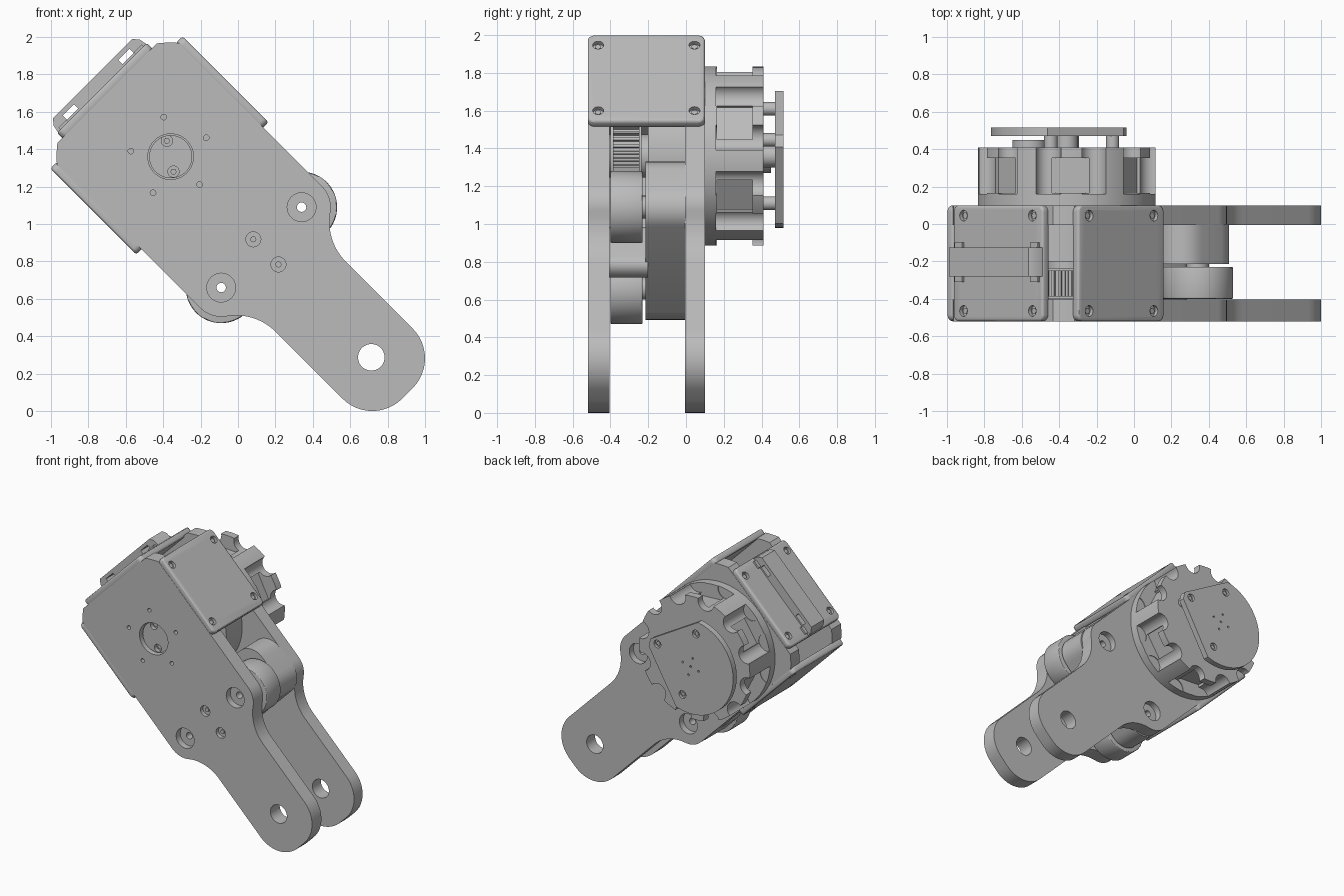
import bpy, bmesh
from math import sin, cos, pi, radians
from mathutils import Vector

if "Cube" in bpy.data.objects:
    bpy.data.objects.remove(bpy.data.objects["Cube"])

grey = bpy.data.materials.new("machined grey")
grey.use_nodes = True
tone = (0.5, 0.5, 0.5, 1)
grey.diffuse_color = tone
grey.node_tree.nodes["Principled BSDF"].inputs["Base Color"].default_value = tone

# Frames: origin at the joint axis, U along the arm, V across it, Y front to back
O = Vector((-0.36, 0, 1.36))
X, Y, Z = Vector((1, 0, 0)), Vector((0, 1, 0)), Vector((0, 0, 1))
U, V = (X - Z).normalized(), (X + Z).normalized()
ARM = (U, V, Y)
UPRIGHT = (X, Z, Y)


def arc(cx, cy, r, a0, a1, n=12):
    angles = [radians(a0 + (a1 - a0) * i / n) for i in range(n + 1)]
    return [(cx + r * cos(a), cy + r * sin(a)) for a in angles]


def circle(cx, cy, r, n=40):
    return arc(cx, cy, r, 0, 360, n)[:-1]


def rounded(cx, cy, w, h, r):
    pts = []
    for k, (sx, sy) in enumerate([(1, 1), (-1, 1), (-1, -1), (1, -1)]):
        pts += arc(cx + sx * (w - r), cy + sy * (h - r), r, 90 * k, 90 * k + 90, 8)
    return pts


def prism(name, loops, c0, c1, frame=ARM, bevel=0):
    """Extrude closed outlines from depth c0 to c1 along the third frame axis."""
    bm = bmesh.new()
    a, b, c = frame
    for pts in loops:
        low = [bm.verts.new(O + a * p + b * q + c * c0) for p, q in pts]
        top = [bm.verts.new(O + a * p + b * q + c * c1) for p, q in pts]
        bm.faces.new(low)
        bm.faces.new(top)
        n = len(pts)
        for i in range(n):
            j = (i + 1) % n
            bm.faces.new((low[i], low[j], top[j], top[i]))
    bmesh.ops.recalc_face_normals(bm, faces=bm.faces)
    mesh = bpy.data.meshes.new(name)
    bm.to_mesh(mesh)
    bm.free()
    mesh.materials.append(grey)
    ob = bpy.data.objects.new(name, mesh)
    bpy.context.collection.objects.link(ob)
    if bevel:
        mod = ob.modifiers.new("bevel", 'BEVEL')
        mod.width, mod.segments, mod.limit_method = bevel, 3, 'ANGLE'
        mod.angle_limit = radians(50)
        activate(ob)
        bpy.ops.object.modifier_apply(modifier="bevel")
    return ob


def activate(ob):
    bpy.ops.object.select_all(action='DESELECT')
    ob.select_set(True)
    bpy.context.view_layer.objects.active = ob


def cut(ob, loops, c0, c1, frame=ARM):
    tool = prism("cutter", loops, c0, c1, frame)
    tool.hide_render = True
    mod = ob.modifiers.new("cut", 'BOOLEAN')
    mod.operation, mod.solver, mod.object = 'DIFFERENCE', 'EXACT', tool
    activate(ob)
    bpy.ops.object.modifier_apply(modifier="cut")
    bpy.data.objects.remove(tool)


IDLERS = [(0.686, 0.304), (0.686, -0.304)]
TIP = (1.517, 0)
SPACERS = [(0.625, 0), (0.815, 0)]

# Side plates: wide housing, two lobes, fillets and a narrow rounded arm
half = [(-0.48, 0.376)] + arc(0, 0, 0.61, 141, 131, 4) + [(-0.4, 0.46)]
half += arc(0.686, 0.304, 0.156, 90, 35) + arc(1.06, 0.565, 0.3, 215, 270)
half += arc(1.565, 0.04, 0.225, 90, 0)
outline = half + [(u, -v) for u, v in reversed(half)]
front = prism("front_plate", [outline], -0.52, -0.405)
back = prism("back_plate", [outline], -0.005, 0.1)
for plate, face in ((front, -0.52), (back, 0.1)):
    cut(plate, [circle(*TIP, 0.071)] + [circle(*p, 0.025) for p in IDLERS], -1, 1)
    cut(plate, [circle(*p, 0.077) for p in IDLERS], face - 0.05, face + 0.05)

# Front plate: joint opening, ring of small holes, countersunk spacer bolts
cut(front, [circle(0, 0, 0.122)], -1, 0)
ring = [(0.215 * cos(radians(28 + 72 * i)), 0.215 * sin(radians(28 + 72 * i))) for i in range(5)]
cut(front, [circle(x, z, 0.015, 16) for x, z in ring], -0.6, -0.47, UPRIGHT)
cut(front, [circle(*p, 0.04) for p in SPACERS], -0.6, -0.49)
prism("spacer_bolts", [circle(*p, 0.016, 16) for p in SPACERS], -0.5, -0.475)

# Joint hub with two recessed screws
hub = prism("joint_hub", [circle(0, 0, 0.115)], -0.49, -0.2)
heads = [(-0.02, 0.085), (0.015, -0.08)]
cut(hub, [circle(x, z, 0.03, 24) for x, z in heads], -0.6, -0.46, UPRIGHT)
prism("hub_screws", [circle(x, z, 0.017, 6) for x, z in heads], -0.47, -0.45, UPRIGHT)

# Toothed belt wheel with flanges
teeth = []
for i in range(50):
    for step, r in ((0, 0.28), (0.45, 0.28), (0.55, 0.3), (0.9, 0.3)):
        a = 2 * pi * (i + step) / 50
        teeth.append((r * cos(a), r * sin(a)))
prism("belt_wheel", [teeth], -0.385, -0.25)
for name, y in (("front_flange", -0.4), ("back_flange", -0.25)):
    prism(name, [circle(0, 0, 0.315, 64)], y, y + 0.015)
prism("gear_housing", [circle(0, 0, 0.4, 64)], -0.2, 0)

# Idler rollers, cross block and spacer between the plates
for side, p in zip(("left", "right"), IDLERS):
    roller = prism(side + "_idler", [circle(*p, 0.19, 64)], -0.4, -0.23, bevel=0.008)
    cut(roller, [circle(*p, 0.025)], -1, 1)
    washer = prism(side + "_washer", [circle(*p, 0.06)], -0.235, -0.2)
    cut(washer, [circle(*p, 0.025)], -1, 1)
block = prism("cross_block", [rounded(0.635, 0, 0.215, 0.46, 0.14)], -0.215, 0)
cut(block, [circle(*p, 0.025) for p in IDLERS], -1, 1)
prism("spacer", [rounded(0.72, 0, 0.16, 0.065, 0.06)], -0.41, -0.2)


# Rounded covers with a sunk screw in each corner
def cover(name, frame, mid, w, c0, c1):
    ob = prism(name, [rounded(mid, -0.21, w, 0.31, 0.035)], c0, c1, frame, 0.014)
    spots = [(mid + sx * (w - 0.08), -0.21 + sy * 0.255) for sx in (-1, 1) for sy in (-1, 1)]
    cut(ob, [circle(*p, 0.029, 24) for p in spots], c1 - 0.022, c1 + 0.05, frame)
    prism(name + "_screws", [circle(*p, 0.018, 6) for p in spots], c1 - 0.03, c1 - 0.012, frame)


cover("left_cover", (U, Y, V), -0.085, 0.325, 0.45, 0.5)
cover("right_cover", (U, Y, -V), -0.085, 0.325, 0.45, 0.5)
cover("end_cover", (V, Y, -U), 0, 0.34, 0.47, 0.52)

# Strap across the end cover with two slots
strap = prism("strap", [[(-0.51, -0.335), (-0.56, -0.325), (-0.59, -0.3), (-0.59, 0.3),
                         (-0.56, 0.325), (-0.51, 0.335)]], -0.28, -0.125)
cut(strap, [rounded(-0.548, s * 0.21, 0.016, 0.042, 0.003) for s in (-1, 1)], -1, 1)
for s, side in ((-1, "right"), (1, "left")):
    prism(side + "_strap_foot", [rounded(-0.522, s * 0.285, 0.012, 0.03, 0.004)], -0.31, -0.1)

# Motor drum with scalloped rim and pockets
drum = prism("motor_drum", [circle(0, 0, 0.475, 96)], 0.1, 0.41, UPRIGHT)
scallops = [circle(0.47 * cos(radians(a)), 0.47 * sin(radians(a)), 0.068, 24) for a in range(12, 372, 30)]
cut(drum, scallops, 0.16, 0.5, UPRIGHT)
pockets = []
for a in range(27, 387, 60):
    c, s = cos(radians(a)), sin(radians(a))
    pockets.append([(r * c - t * s, r * s + t * c) for r, t in
                    ((0.37, -0.1), (0.55, -0.1), (0.55, 0.1), (0.37, 0.1))])
cut(drum, pockets, 0.165, 0.352, UPRIGHT)

# Output plate: disc with two flats, on three posts
cx, cz = -0.04, -0.015
disc = prism("output_plate", [circle(cx, cz, 0.365, 96)], 0.47, 0.515, UPRIGHT)
for a in (60, -30):
    c, s = cos(radians(a)), sin(radians(a))
    cut(disc, [[(cx + r * c - t * s, cz + r * s + t * c) for r, t in
                ((0.28, -0.6), (0.6, -0.6), (0.6, 0.6), (0.28, 0.6))]], 0.3, 0.7, UPRIGHT)
posts = [(-0.085, 0.25), (0.245, 0.085), (0.03, -0.25)]
prism("output_posts", [circle(*p, 0.036, 24) for p in posts], 0.4, 0.48, UPRIGHT)
cut(disc, [circle(*p, 0.03, 24) for p in posts], 0.495, 0.6, UPRIGHT)
prism("output_screws", [circle(*p, 0.017, 6) for p in posts], 0.49, 0.505, UPRIGHT)
dots = [(cx, cz)] + [(cx + 0.07 * cos(radians(a)), cz + 0.07 * sin(radians(a))) for a in (15, 105, 195, 285)]
cut(disc, [circle(*p, 0.008, 12) for p in dots], 0.49, 0.6, UPRIGHT)
prism("output_boss", [circle(-0.2, 0, 0.09)], 0.4, 0.45, UPRIGHT)
prism("output_shaft", [circle(0, 0, 0.06)], 0.4, 0.48, UPRIGHT)

for ob in bpy.context.scene.objects:
    if ob.type == 'MESH' and grey.name in ob.data.materials:
        activate(ob)
        bpy.ops.object.shade_smooth_by_angle(angle=radians(30))
